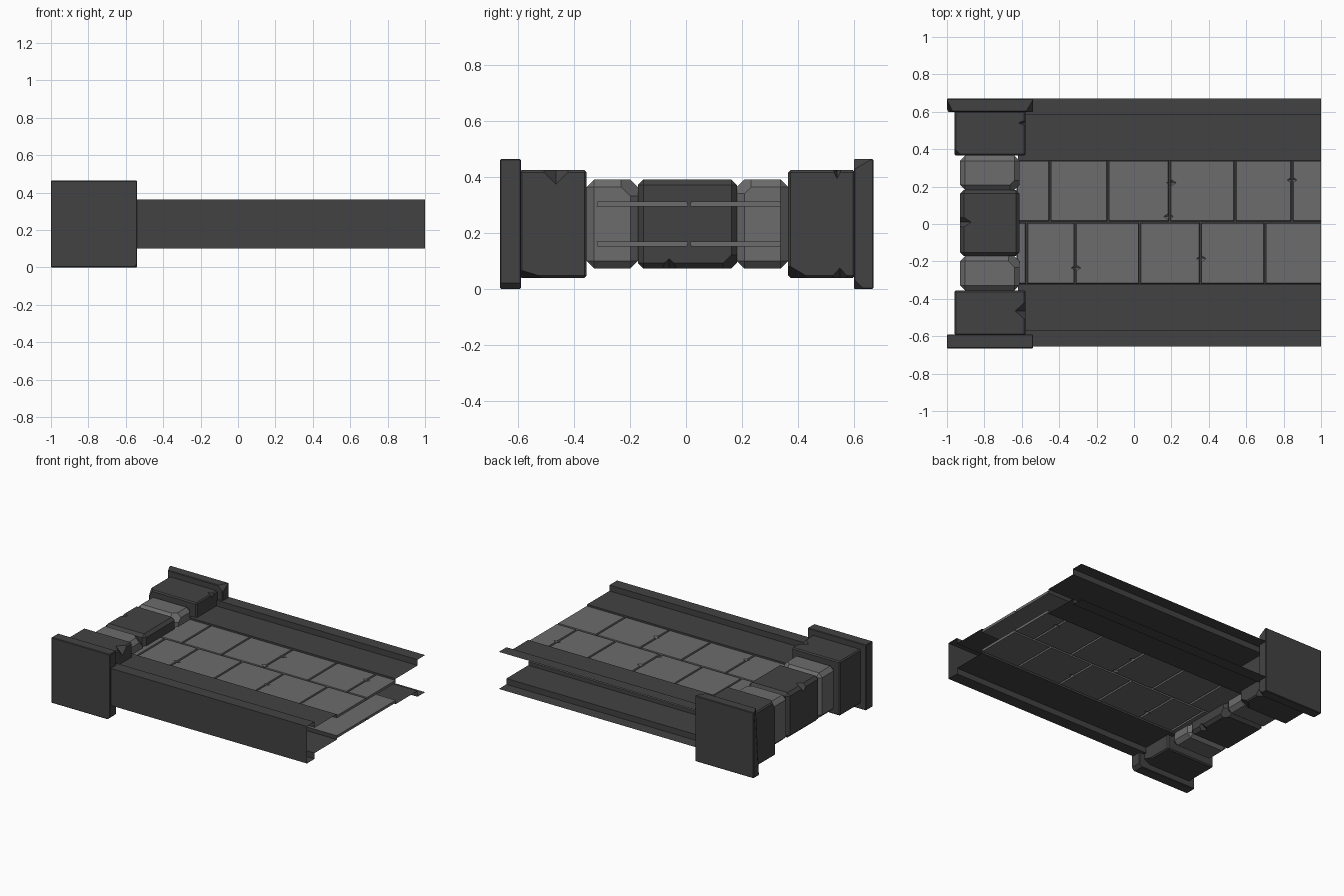
import bpy, bmesh
from mathutils import Vector

if "Cube" in bpy.data.objects:
    bpy.data.objects.remove(bpy.data.objects["Cube"])

ZC = 0.2325  # mid height, the whole piece mirrors about it


def material(name, v):
    m = bpy.data.materials.new(name)
    m.diffuse_color = (v, v, v, 1)
    m.use_nodes = True
    m.node_tree.nodes["Principled BSDF"].inputs["Base Color"].default_value = m.diffuse_color
    return m


DARK, LIGHT = material("dark_stone", 0.055), material("light_stone", 0.15)


def finish(bm, name, mat):
    bmesh.ops.recalc_face_normals(bm, faces=bm.faces[:])
    me = bpy.data.meshes.new(name)
    bm.to_mesh(me)
    bm.free()
    ob = bpy.data.objects.new(name, me)
    bpy.context.collection.objects.link(ob)
    if mat:
        me.materials.append(mat)
    return ob


def add_box(bm, lo, hi):
    vs = bmesh.ops.create_cube(bm, size=1)["verts"]
    for v in vs:
        v.co = Vector([(a + b) / 2 + c * (b - a) for a, b, c in zip(lo, hi, v.co)])
    return vs


def stone(name, lo, hi, bevel, mat, chips=()):
    """Chamfered block; every chip is (corner point, outward normal, depth)."""
    bm = bmesh.new()
    add_box(bm, lo, hi)
    if bevel:
        bmesh.ops.bevel(bm, geom=bm.edges[:], offset=bevel, segments=1, affect='EDGES')
    for corner, normal, depth in chips:
        n = Vector(normal).normalized()
        cut = bmesh.ops.bisect_plane(bm, geom=bm.verts[:] + bm.edges[:] + bm.faces[:],
                                     plane_co=Vector(corner) - n * depth, plane_no=n, clear_outer=True)
        edges = [e for e in cut["geom_cut"] if isinstance(e, bmesh.types.BMEdge)]
        bmesh.ops.holes_fill(bm, edges=edges)
    return finish(bm, name, mat)


def carve(ob, name, nicks):
    """Cut pointed nicks, each given as (point, half sizes), out of a part."""
    bm = bmesh.new()
    for p, (a, b, c) in nicks:
        vs = [bm.verts.new(Vector(p) + Vector(d)) for d in
              ((a, 0, 0), (-a, 0, 0), (0, b, 0), (0, -b, 0), (0, 0, c), (0, 0, -c))]
        bmesh.ops.convex_hull(bm, input=vs)
    cutter = finish(bm, name, None)
    cutter.hide_render = True
    cutter.hide_set(True)
    mod = ob.modifiers.new("nicks", 'BOOLEAN')
    mod.operation, mod.object, mod.solver = 'DIFFERENCE', cutter, 'EXACT'


# End plates of the post
stone("front_end_plate", (-1, -0.665, 0), (-0.54, -0.59, 0.465), 0.004, DARK,
      [((-0.54, -0.665, 0), (1, 0, -1), 0.015)])
stone("back_end_plate", (-1, 0.6, 0), (-0.54, 0.67, 0.465), 0.004, DARK,
      [((-1, 0.6, 0.465), (-2, -1, 0.1), 0.028),
       ((-0.54, 0.6, 0.465), (1, -0.6, 1), 0.025),
       ((-0.54, 0.6, 0), (1, -1, -1), 0.02)])

# Large blocks behind the plates
fb = stone("front_post_block", (-0.96, -0.595, 0.04), (-0.58, -0.355, 0.425), 0.008, DARK,
           [((-0.58, -0.595, 0.04), (0.5, -0.3, -1), 0.025)])
carve(fb, "front_block_nick", [((-0.575, -0.465, 0.43), (0.065, 0.06, 0.06))])
bb = stone("back_post_block", (-0.96, 0.365, 0.04), (-0.58, 0.605, 0.425), 0.008, DARK,
           [((-0.58, 0.365, 0.04), (0.6, -0.6, -1), 0.035),
            ((-0.96, 0.365, 0.425), (-1, -1, 0.6), 0.025)])
carve(bb, "back_block_nick", [((-0.575, 0.54, 0.43), (0.05, 0.02, 0.04)),
                              ((-0.575, 0.55, 0.035), (0.05, 0.04, 0.045))])

# Three middle stones of the post
X0, X1, Z0, Z1 = -0.93, -0.612, 0.073, 0.392
stone("front_middle_stone", (X0, -0.355, Z0), (X1, -0.172, Z1), 0.027, LIGHT,
      [((X1, -0.172, Z1), (1, 1, 1), 0.05)])
stone("back_middle_stone", (X0, 0.182, Z0), (X1, 0.365, Z1), 0.027, LIGHT,
      [((X1, 0.182, Z1), (1, -1, 1), 0.045)])
ms = stone("centre_middle_stone", (X0, -0.172, Z0), (X1, 0.182, Z1), 0.02, DARK,
           [((X1, 0.182, Z0), (1, 1, -1), 0.04)])
carve(ms, "centre_stone_nick", [((X0, 0.01, Z1), (0.06, 0.04, 0.045)),
                                ((X1, -0.06, Z0), (0.05, 0.04, 0.035))])


# Thin stepped rails, open at the far end; only the front one has an outer wall
def rail(name, profile):
    bm = bmesh.new()
    rows = [[bm.verts.new((x, y, z)) for y, z in profile] for x in (-0.62, 1)]
    for i in range(len(profile) - 1):
        bm.faces.new((rows[0][i], rows[1][i], rows[1][i + 1], rows[0][i + 1]))
    return finish(bm, name, DARK)


def steps(inner, lip, outer, sign):
    return [(y, ZC + sign * h) for y, h in
            ((inner, 0.062), (inner, 0.09), (lip, 0.09), (lip, 0.1315), (outer, 0.1315))]


rail("front_rail", steps(-0.32, -0.57, -0.655, 1) + steps(-0.32, -0.57, -0.655, -1)[::-1])
for label, s in (("upper", 1), ("lower", -1)):
    rail("back_rail_" + label, steps(0.34, 0.585, 0.67, s))

# Brick courses, the lower face mirrors the upper one
courses = [(0.014, 0.34, (-0.63, -0.45, -0.14, 0.19, 0.54, 0.845, 1)),
           (-0.32, 0.008, (-0.63, -0.575, -0.315, 0.03, 0.355, 0.70, 1))]
for label, s in (("upper", 1), ("lower", -1)):
    bm = bmesh.new()
    for y0, y1, xs in courses:
        for a, b in zip(xs, xs[1:]):
            z = sorted((ZC + s * 0.062, ZC + s * 0.08))
            vs = add_box(bm, (a + 0.003, y0, z[0]), (b - (0.003 if b < 1 else 0), y1, z[1]))
            for v in vs:  # draw the outer face in a little
                if abs(v.co.z - ZC) > 0.07:
                    v.co.x += 0.004 if v.co.x < (a + b) / 2 else (-0.004 if b < 1 else 0)
                    v.co.y += 0.004 if v.co.y < (y0 + y1) / 2 else -0.004
    panel = finish(bm, label + "_bricks", LIGHT)
    top = ZC + s * 0.082
    carve(panel, label + "_brick_nicks",
          [((x, y, top), (0.03, 0.02, 0.016)) for x, y in
           ((-0.31, -0.235), (0.36, -0.185), (0.2, 0.22), (0.845, 0.235), (0.185, 0.04))])
    # Mortar bed behind the joints
    bm = bmesh.new()
    h = ZC + s * 0.062
    bm.faces.new([bm.verts.new(p) for p in
                  ((-0.62, -0.32, h), (1, -0.32, h), (1, 0.34, h), (-0.62, 0.34, h))])
    finish(bm, label + "_mortar", LIGHT)
